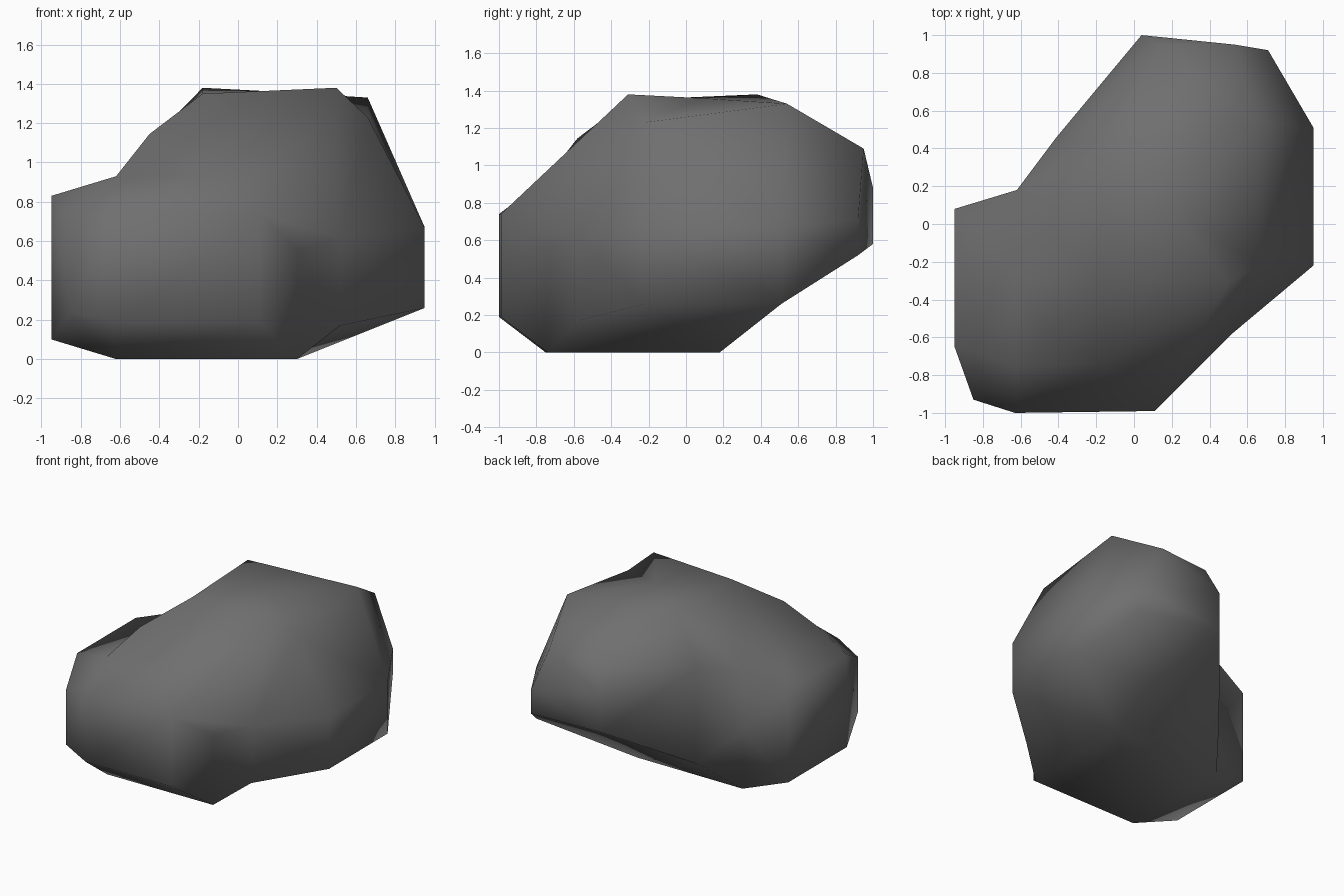
import bpy, bmesh
from mathutils import Vector

# Corner points of the boulder, grouped by side
CORNERS = [
    # underside
    (-.62, -.75, 0), (-.62, .18, 0), (.30, .18, 0), (.30, -.74, 0), (.52, -.58, .17),
    (-.41, .46, .25), (.25, .5, .28),
    # left lobe
    (-.95, -.65, .10), (-.95, .08, .10), (-.95, .08, .83), (-.95, -.65, .83),
    # front lobe
    (-.85, -.93, .24), (-.85, -.93, .68), (-.63, -1, .19), (-.63, -1, .74),
    (.11, -.99, .19), (.11, -.99, .74),
    # right side
    (.95, -.22, .26), (.95, .51, .26), (.95, .51, .67), (.95, -.22, .67),
    # back
    (.04, 1, .58), (.04, 1, .88), (.13, .95, 1.06), (.53, .95, 1.09),
    (.71, .92, .71), (.71, .92, .52),
    # crown
    (-.18, -.31, 1.35), (.50, -.31, 1.38), (.2, .08, 1.36), (-.18, .38, 1.38),
    (.66, .54, 1.33), (.66, -.22, 1.23),
    # shoulders
    (-.62, -.75, .93), (-.45, -.58, 1.145), (-.16, -.74, .93), (-.62, -.29, .93),
    # hollows
    (-.62, .18, .93), (-.62, .18, .45), (-.41, .46, 1.0),
    (.30, -.74, .55), (.52, -.58, .62),
]
CENTRE = Vector((0, -.05, .62))

# Skin the corners on a sphere, then move each one to its true place,
# which keeps the hollows that a plain hull would lose
bm = bmesh.new()
home = {}
for c in CORNERS:
    v = bm.verts.new((Vector(c) - CENTRE).normalized())
    home[v] = Vector(c)
bmesh.ops.convex_hull(bm, input=bm.verts[:])
for v, c in home.items():
    v.co = c
bmesh.ops.recalc_face_normals(bm, faces=bm.faces[:])
for f in bm.faces:
    f.smooth = True

mesh = bpy.data.meshes.new("boulder")
bm.to_mesh(mesh)
bm.free()
boulder = bpy.data.objects.new("boulder", mesh)
bpy.context.collection.objects.link(boulder)

# Stone colour
stone = bpy.data.materials.new("dark grey stone")
stone.diffuse_color = (.16, .16, .16, 1)
mesh.materials.append(stone)
